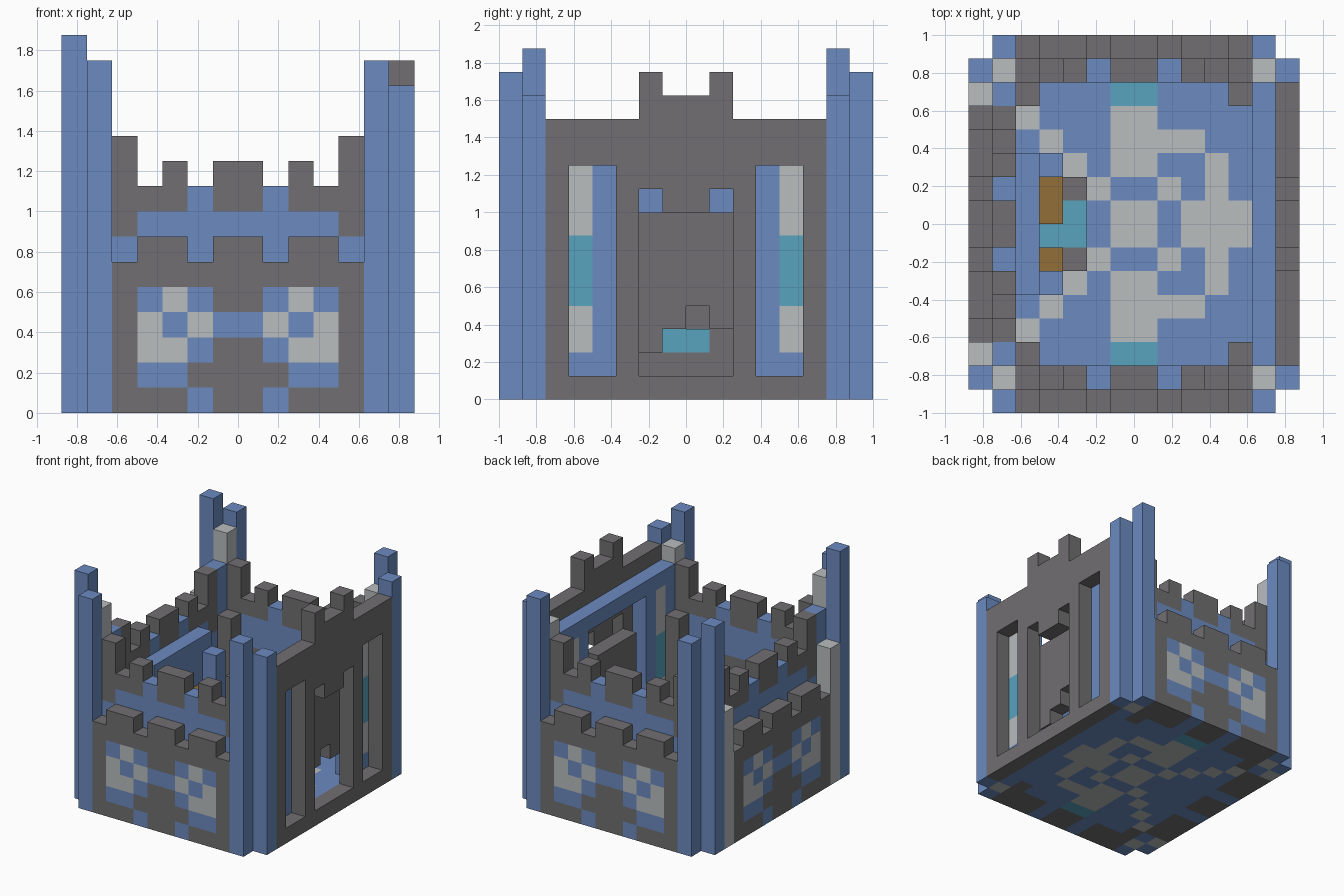
import bpy
import bmesh

if "Cube" in bpy.data.objects:
    bpy.data.objects.remove(bpy.data.objects["Cube"], do_unlink=True)

U = 0.125            # edge of one block
NX, NY = 14, 16      # blocks across and deep


def linear(c):
    c /= 255
    return c / 12.92 if c <= 0.04045 else ((c + 0.055) / 1.055) ** 2.4


def material(name, rgb):
    colour = tuple(linear(c) for c in rgb) + (1.0,)
    m = bpy.data.materials.new(name)
    m.use_nodes = True
    m.diffuse_color = colour
    m.node_tree.nodes["Principled BSDF"].inputs["Base Color"].default_value = colour
    return m


KEYS = "GBLTW"
MATS = [material("stone_grey", (113, 111, 113)),
        material("slate_blue", (108, 139, 192)),
        material("pale_grey", (185, 189, 191)),
        material("teal", (88, 163, 191)),
        material("wood_brown", (146, 110, 56))]

blocks = {}          # cell -> (part, colour key)


def fill(part, xs, ys, zs, key):
    """Fill an inclusive range of blocks; key None carves it away."""
    for x in range(xs[0], xs[1] + 1):
        for y in range(ys[0], ys[1] + 1):
            for z in range(zs[0], zs[1] + 1):
                if key:
                    blocks[x, y, z] = (part, key)
                else:
                    blocks.pop((x, y, z), None)


def column(part, x, y, height, key, start=0):
    """Two matching columns, mirrored front to back."""
    for yy in (y, NY - 1 - y):
        fill(part, (x, x), (yy, yy), (start, height - 1), key)


# Floor, mirrored front to back
FLOOR = ["BBBBLLBLLL", "BBBLBBLBLB", "BBLBLLBBLB",
         "BLBBLLLLBB", "LBBBLLBBBB", "BBBBTTBBBB"]
for d, row in enumerate(FLOOR):
    for n, key in enumerate(row):
        column("floor", n + 2, 8 + d, 1, key)

# Patterned walls: half rows from the bottom up, mirrored about the middle
BASE = ["GGGBG", "GBBGG", "GLLBG", "GLBLB", "GBLBG", "GGGGG"]
OUTER = BASE + [".GG.G"]
INNER = BASE + ["BBBBB", "GBBBB", "GGGBG", "G.G.G", "G...."]


def wall(part, rows, place):
    for z, half in enumerate(rows):
        for n, key in enumerate(half + half[::-1]):
            if key != ".":
                x, y = place(n)
                blocks[x, y, z] = (part, key)


wall("front_wall_outer", OUTER, lambda n: (n + 2, 0))
wall("front_wall_inner", INNER, lambda n: (n + 2, 1))
wall("back_wall_outer", OUTER, lambda n: (n + 2, 15))
wall("back_wall_inner", INNER, lambda n: (n + 2, 14))
wall("side_wall_outer", OUTER, lambda n: (0, n + 3))
wall("side_wall_inner", INNER, lambda n: (1, n + 3))

# Gate wall: outer stone face with crenels, windows and gateway
fill("gate_wall", (13, 13), (2, 13), (0, 11), "G")
fill("gate_wall", (13, 13), (7, 8), (12, 12), "G")
for y in (6, 9):
    fill("gate_wall", (13, 13), (y, y), (12, 13), "G")
for y in (3, 11):
    fill("gate_wall", (13, 13), (y, y + 1), (1, 9), None)
fill("gate_wall", (13, 13), (6, 9), (1, 7), None)
for y in (6, 9):
    fill("gate_wall", (13, 13), (y, y), (8, 8), None)

# Inner lining of the gate wall with coloured window strips
fill("gate_lining", (12, 12), (2, 13), (0, 10), "B")
fill("gate_lining", (12, 12), (5, 10), (1, 9), None)
column("gate_lining", 12, 3, 10, "L", 2)
column("gate_lining", 12, 3, 7, "T", 4)

# Ragged raised gate
for y, bottom in zip(range(6, 10), (2, 3, 4, 3)):
    fill("raised_gate", (12, 12), (y, y), (bottom, 7), "G")

# Corner pillars
column("corner_pillars", 0, 1, 15, "B")
column("corner_pillars", 1, 0, 14, "B")
column("corner_pillars", 12, 0, 14, "B")
column("corner_pillars", 13, 1, 13, "B")
column("pale_pillars", 1, 1, 13, "L")
column("pale_pillars", 12, 1, 12, "L")
column("pale_pillars", 0, 2, 9, "L")
column("inner_posts", 1, 2, 11, "B")
column("inner_posts", 2, 2, 8, "G")
column("inner_posts", 11, 2, 8, "G")

# Throne: backrest, posts, arms, seat and step
fill("throne_back", (2, 2), (5, 10), (1, 7), "B")
column("throne_posts", 3, 5, 7, "B", 1)
fill("throne_seat", (3, 4), (6, 9), (1, 2), "G")
fill("throne_seat", (3, 4), (7, 8), (2, 2), "T")
for y in (6, 8, 9):
    fill("throne_arms", (3, 3), (y, y), (3, 3), "G")
    fill("throne_arms", (3, 3), (y, y), (4, 4), "W")


# Turn each part's blocks into a mesh of visible faces only
def block_faces():
    for axis in range(3):
        for side in (0, 1):
            step = [0, 0, 0]
            step[axis] = 2 * side - 1
            corners = []
            for a, b in ((0, 0), (1, 0), (1, 1), (0, 1)):
                c = [0, 0, 0]
                c[axis], c[(axis + 1) % 3], c[(axis + 2) % 3] = side, a, b
                corners.append(tuple(c))
            yield step, corners if side else corners[::-1]


SIDES = list(block_faces())


def build(part):
    bm = bmesh.new()
    verts = {}

    def vert(p):
        if p not in verts:
            x, y, z = p
            verts[p] = bm.verts.new(((x - NX / 2) * U, (y - NY / 2) * U, z * U))
        return verts[p]

    for cell, (owner, key) in blocks.items():
        if owner != part:
            continue
        for step, corners in SIDES:
            if tuple(c + s for c, s in zip(cell, step)) in blocks:
                continue
            face = bm.faces.new([vert(tuple(c + o for c, o in zip(cell, k))) for k in corners])
            face.material_index = KEYS.index(key)
    mesh = bpy.data.meshes.new(part)
    for m in MATS:
        mesh.materials.append(m)
    bm.to_mesh(mesh)
    bm.free()
    bpy.context.scene.collection.objects.link(bpy.data.objects.new(part, mesh))


for part in sorted({owner for owner, key in blocks.values()}):
    build(part)
